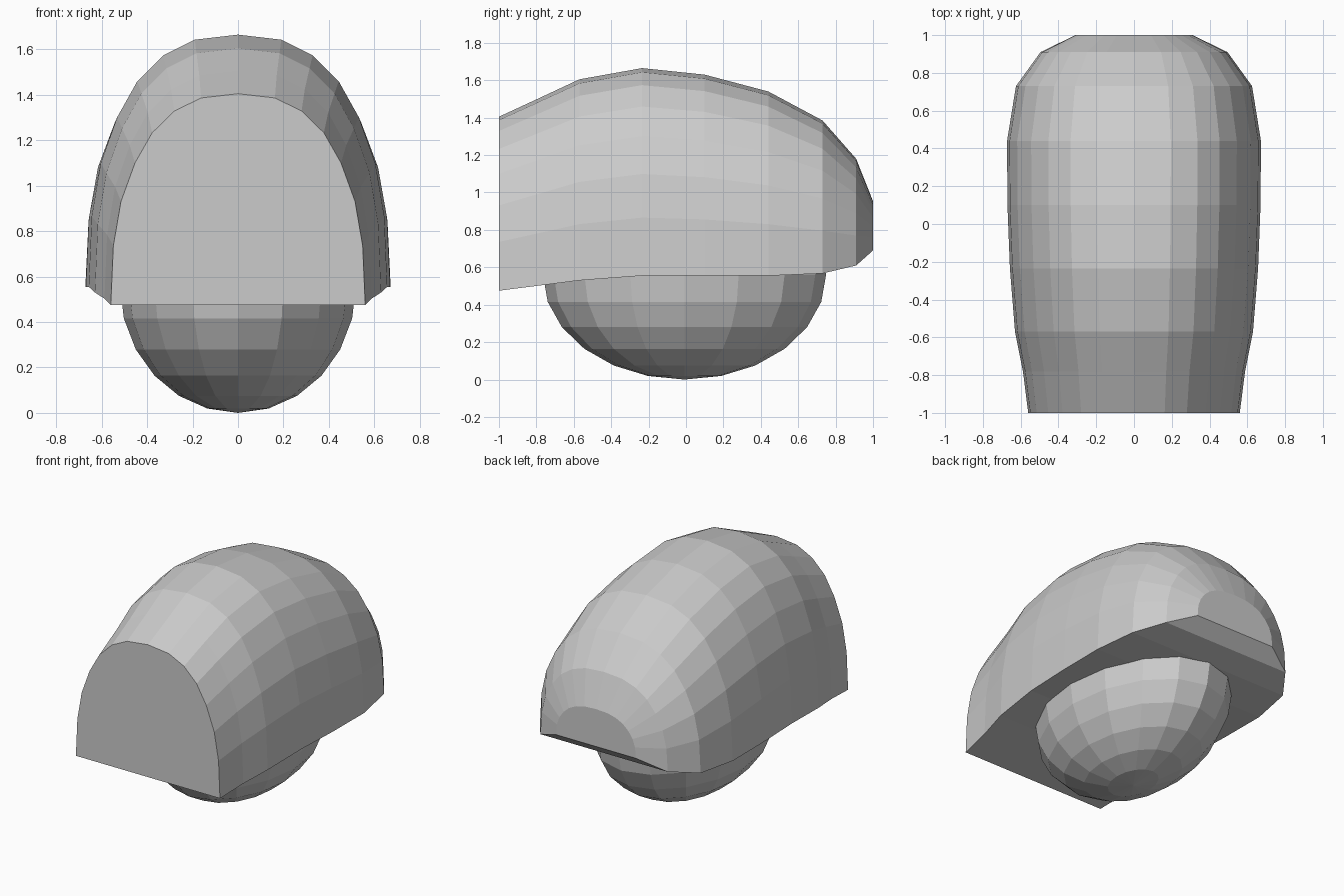
import bpy, bmesh

if "Cube" in bpy.data.objects:
    bpy.data.objects.remove(bpy.data.objects["Cube"])

grey = bpy.data.materials.new("plain grey")
grey.diffuse_color = (0.6, 0.6, 0.6, 1)
grey.use_nodes = True
grey.node_tree.nodes["Principled BSDF"].inputs["Base Color"].default_value = grey.diffuse_color


def add_object(name, bm):
    bmesh.ops.recalc_face_normals(bm, faces=bm.faces[:])
    mesh = bpy.data.meshes.new(name)
    bm.to_mesh(mesh)
    bm.free()
    mesh.materials.append(grey)
    obj = bpy.data.objects.new(name, mesh)
    bpy.context.collection.objects.link(obj)
    return obj


# Domed shell: one arch section, scaled at stations along y
half = [(1, 0), (.98, .28), (.92, .49), (.81, .672), (.675, .815), (.5, .918), (.29, .98)]
arch = half + [(0, 1)] + [(-x, z) for x, z in reversed(half)]
# y, half width, bottom z, top z
stations = [
    (-1.0, .56, .475, 1.405), (-.78, .588, .503, 1.507), (-.57, .63, .53, 1.605),
    (-.235, .657, .555, 1.665), (.10, .67, .555, 1.63), (.44, .672, .555, 1.54),
    (.73, .625, .567, 1.385), (.91, .495, .61, 1.18), (1.0, .31, .69, .953),
]
bm = bmesh.new()
rings = [[bm.verts.new((x * w, y, lo + z * (hi - lo))) for x, z in arch]
         for y, w, lo, hi in stations]
n = len(arch)
for a, b in zip(rings, rings[1:]):
    for i in range(n):  # the last step closes the flat underside
        j = (i + 1) % n
        bm.faces.new((a[i], a[j], b[j], b[i]))
bm.faces.new(rings[0])
bm.faces.new(rings[-1])
add_object("domed_shell", bm)

# Rounded belly under the shell
bm = bmesh.new()
bmesh.ops.create_uvsphere(bm, u_segments=16, v_segments=12, radius=1)
bmesh.ops.scale(bm, vec=(.52, .757, .56), verts=bm.verts)
bmesh.ops.translate(bm, vec=(0, -.008, .56), verts=bm.verts)
add_object("rounded_belly", bm)
